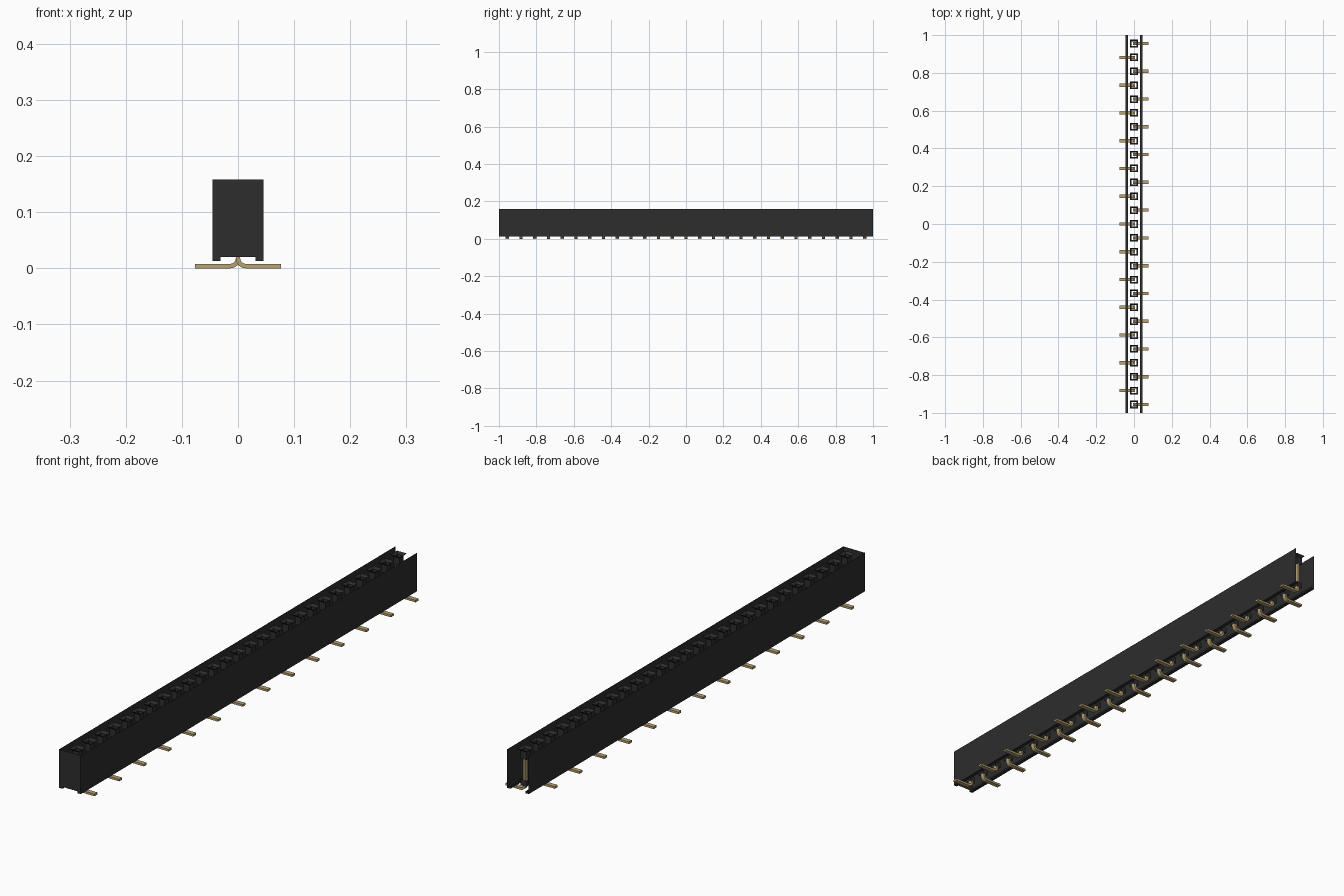
import bpy, bmesh, math

cube = bpy.data.objects.get("Cube")
if cube:
    bpy.data.objects.remove(cube, do_unlink=True)

PINS, PITCH = 27, 0.0735
TOP, HALF_W = 0.158, 0.045
RAIL_X, RAIL_Z, FLOOR_Z = 0.031, 0.013, 0.02


def material(name, rgb, rough):
    m = bpy.data.materials.new(name)
    m.use_nodes = True
    m.diffuse_color = (*rgb, 1)
    b = m.node_tree.nodes["Principled BSDF"]
    b.inputs["Base Color"].default_value = (*rgb, 1)
    b.inputs["Roughness"].default_value = rough
    return m


black = material("black plastic", (0.026, 0.026, 0.026), 0.6)
brass = material("brass", (0.48, 0.36, 0.17), 0.5)


def finish(bm, name, mat):
    me = bpy.data.meshes.new(name)
    bm.to_mesh(me)
    bm.free()
    me.materials.append(mat)
    ob = bpy.data.objects.new(name, me)
    bpy.context.collection.objects.link(ob)
    return ob


def strip(bm, a, b, closed=False):
    """Quads between two matching lists of points."""
    va, vb = [bm.verts.new(p) for p in a], [bm.verts.new(p) for p in b]
    n = len(a)
    for i in range(n if closed else n - 1):
        j = (i + 1) % n
        bm.faces.new((va[i], va[j], vb[j], vb[i]))
    return va, vb


def square(y, z, h):
    return [(-h, y - h, z), (h, y - h, z), (h, y + h, z), (-h, y + h, z)]


# Housing: thin side walls with bottom rails, closed at the front end only
bm = bmesh.new()
side = [(RAIL_X, FLOOR_Z), (RAIL_X, RAIL_Z), (HALF_W, RAIL_Z), (HALF_W, TOP)]
for s in (1, -1):
    ends = [[(s * x, y, z) for x, z in side] for y in (-1, 1)]
    strip(bm, *(ends if s > 0 else ends[::-1]))
outline = side + [(-x, z) for x, z in reversed(side)]
bm.faces.new([bm.verts.new((x, -1, z)) for x, z in outline])
bmesh.ops.remove_doubles(bm, verts=bm.verts, dist=1e-5)
finish(bm, "housing_walls", black)

# Sockets: flared square mouth on a tube, plus a short sleeve at the floor
sockets, sleeves = bmesh.new(), bmesh.new()
rows = [(i - (PINS - 1) / 2) * PITCH for i in range(PINS)]
for y in rows:
    strip(sockets, square(y, TOP, 0.02), square(y, 0.15, 0.012), True)
    strip(sockets, square(y, 0.15, 0.012), square(y, 0.12, 0.012), True)
    strip(sleeves, square(y, FLOOR_Z, 0.012), square(y, 0.042, 0.012), True)
bmesh.ops.remove_doubles(sockets, verts=sockets.verts, dist=1e-5)
finish(sockets, "socket_mouths", black)
finish(sleeves, "floor_sleeves", black)

# Contacts: flat ribbons bent outward into feet on alternating sides
T, W, R = 0.004, 0.0085, 0.014
bm = bmesh.new()
arc = [math.radians(a) for a in range(0, 91, 15)]
inner = [(T, 0.125)] + [(R - (R - T) * math.cos(a), R + T - (R - T) * math.sin(a)) for a in arc] + [(0.077, 2 * T)]
outer = [(-T, 0.125)] + [(R - (R + T) * math.cos(a), R + T - (R + T) * math.sin(a)) for a in arc] + [(0.077, 0)]
for i, y in enumerate(rows):
    s = 1 if i % 2 == 0 else -1
    loop = inner + outer[::-1]
    a, b = strip(bm, [(s * x, y - W, z) for x, z in loop],
                 [(s * x, y + W, z) for x, z in loop], True)
    n = len(inner)
    for v in (a, b):
        for k in range(n - 1):
            bm.faces.new((v[k], v[k + 1], v[-2 - k], v[-1 - k]))
bmesh.ops.recalc_face_normals(bm, faces=bm.faces)
contacts = finish(bm, "contact_pins", brass)
bpy.ops.object.select_all(action='DESELECT')
contacts.select_set(True)
bpy.context.view_layer.objects.active = contacts
bpy.ops.object.shade_smooth_by_angle(angle=math.radians(30))
